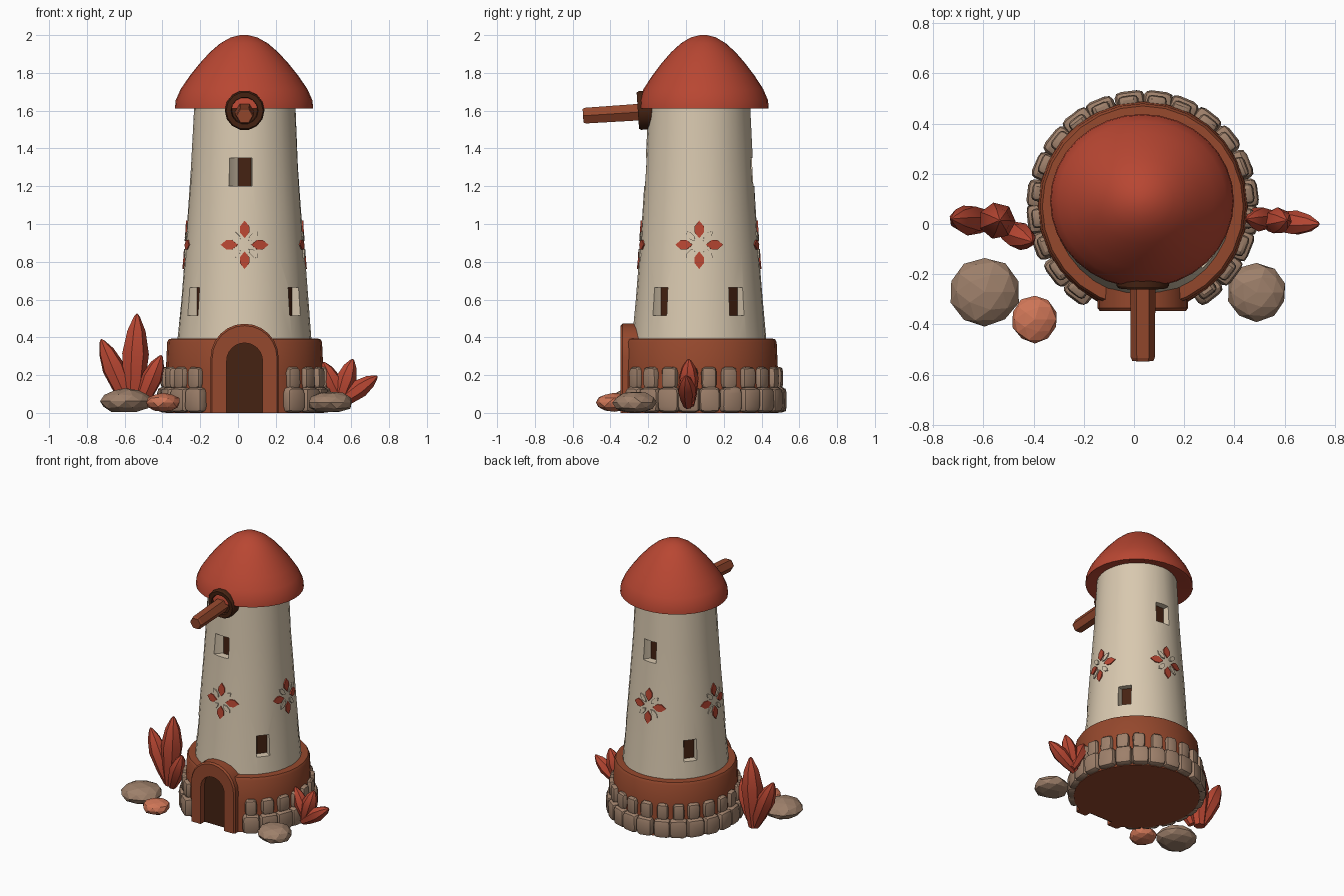
import bpy, bmesh, math, random
from mathutils import Vector, Matrix

if "Cube" in bpy.data.objects:
    bpy.data.objects.remove(bpy.data.objects["Cube"])

random.seed(4)
CX, CY = 0.035, 0.07          # tower axis
PI = math.pi


def mat(name, *c):
    m = bpy.data.materials.new(name)
    m.diffuse_color = (*c, 1)
    m.use_nodes = True
    m.node_tree.nodes["Principled BSDF"].inputs["Base Color"].default_value = m.diffuse_color
    return m


RED = mat("red", 0.48, 0.062, 0.032)
RUST = mat("rust", 0.30, 0.065, 0.026)
CREAM = mat("cream", 0.69, 0.58, 0.43)
STONE = mat("stone_brown", 0.34, 0.215, 0.145)
DARK = mat("dark_brown", 0.06, 0.016, 0.006)
PEACH = mat("peach", 0.62, 0.18, 0.095)


def make(name, bm, material, angle=None):
    bmesh.ops.recalc_face_normals(bm, faces=bm.faces)
    me = bpy.data.meshes.new(name)
    bm.to_mesh(me)
    bm.free()
    ob = bpy.data.objects.new(name, me)
    bpy.context.collection.objects.link(ob)
    me.materials.append(material)
    if angle:
        smooth(ob, angle)
    return ob


def activate(ob):
    bpy.ops.object.select_all(action='DESELECT')
    ob.select_set(True)
    bpy.context.view_layer.objects.active = ob


def smooth(ob, angle):
    activate(ob)
    bpy.ops.object.shade_smooth_by_angle(angle=math.radians(angle))


def cut(ob, cutter):
    mod = ob.modifiers.new("cut", 'BOOLEAN')
    mod.operation, mod.solver, mod.object = 'DIFFERENCE', 'EXACT', cutter
    activate(ob)
    bpy.ops.object.modifier_apply(modifier=mod.name)
    bpy.data.objects.remove(cutter)


def loft(bm, rings):
    """Skin closed rings of equal length and cap both ends."""
    vs = [[bm.verts.new(p) for p in r] for r in rings]
    n = len(vs[0])
    for a, b in zip(vs, vs[1:]):
        for i in range(n):
            bm.faces.new((a[i], a[(i + 1) % n], b[(i + 1) % n], b[i]))
    bm.faces.new(vs[0])
    bm.faces.new(vs[-1])


def lathe(profile, n, cx, cy, sy=1.0, jit=0.0):
    bm = bmesh.new()
    rings = []
    for r, z in profile:
        ring = []
        for i in range(n):
            a, q = 2 * PI * i / n, r + random.uniform(-jit, jit)
            ring.append((cx + q * math.cos(a), cy + sy * q * math.sin(a), z))
        rings.append(ring)
    loft(bm, rings)
    return bm


def tube(bm, p, q, stations, n=6):
    """Straight spindle from p to q; stations are (t, radius)."""
    p, q = Vector(p), Vector(q)
    rot = (q - p).to_track_quat('Z', 'Y')
    loft(bm, [[p.lerp(q, t) + rot @ Vector((r * math.cos(2 * PI * i / n), r * math.sin(2 * PI * i / n), 0))
               for i in range(n)] for t, r in stations])


# Tower wall
WALL = [(0.357, 0.36), (0.336, 0.6), (0.317, 0.85), (0.302, 1.05), (0.284, 1.3), (0.266, 1.66)]


def wall_r(z):
    for (r0, z0), (r1, z1) in zip(WALL, WALL[1:]):
        if z <= z1:
            return r0 + (r1 - r0) * (z - z0) / (z1 - z0)
    return WALL[-1][0]


def surf(az, u, z, d):
    """Point on the wall, u along the surface from azimuth az, lifted by d."""
    r = wall_r(z)
    a = az + u / r
    return Vector((CX + (r + d) * math.cos(a), CY + (r + d) * math.sin(a), z))


tower = make("tower_wall", lathe(WALL, 32, CX, CY, jit=0.002), CREAM)

# Windows: splayed recess with a dark pane at the back
windows = [(-PI / 2, 1.275, 0.07), (PI / 2, 1.275, 0.04)]
windows += [(math.radians(a), 0.59, 0.022) for a in (37, 143, 217, 323)]
for k, (az, z, splay) in enumerate(windows):
    r = wall_r(z)
    frame = Matrix.Translation((CX, CY, z)) @ Matrix.Rotation(az, 4, 'Z')
    w, h = 0.035, 0.075
    bm = bmesh.new()
    loft(bm, [[frame @ Vector((x, y, zz)) for x, y in
               ((r - 0.055, -w), (r - 0.055, w), (r + 0.06, w + 0.01), (r + 0.03, -w - splay), (r - 0.02, -w - splay * 0.6))]
              for zz in (-h, h)])
    cut(tower, make("window_cutter", bm, CREAM))
    bm = bmesh.new()
    loft(bm, [[frame @ Vector((r - d, s * w, zz)) for s, zz in ((-1, -h), (1, -h), (1, h), (-1, h))]
              for d in (0.056, 0.048)])
    make(f"window_pane_{k}", bm, DARK)
smooth(tower, 25)

# Flower ornaments: four red petals and four small cream ones on each side
for k in range(4):
    az = k * PI / 2
    for label, material, off, r0, r1, w in (("red", RED, 0, 0.035, 0.128, 0.025),
                                            ("cream", CREAM, PI / 4, 0.03, 0.10, 0.014)):
        bm = bmesh.new()
        for j in range(4):
            c, s = math.cos(off + j * PI / 2), math.sin(off + j * PI / 2)
            mid = r0 + 0.5 * (r1 - r0)
            pts = [(r0, 0), (mid - 0.015, -w), (mid + 0.015, -w), (r1, 0), (mid + 0.015, w), (mid - 0.015, w)]
            ring = lambda d: [surf(az, a * c - b * s, 0.89 + a * s + b * c, d) for a, b in pts]
            loft(bm, [ring(-0.012), ring(0.006)])
        make(f"flower_{label}_petals_{k}", bm, material)

# Roof dome with a small rim and hollow underside
make("roof", lathe([(0.25, 1.645), (0.345, 1.612), (0.366, 1.612), (0.362, 1.655), (0.335, 1.715), (0.287, 1.785),
                    (0.235, 1.85), (0.18, 1.91), (0.125, 1.957), (0.07, 1.988), (0.02, 2.0)],
                   32, 0.032, 0.092, 0.945), RED, 35)

# Base drum
base = make("base_drum", lathe([(0.42, 0.0), (0.418, 0.2), (0.41, 0.375), (0.4, 0.392), (0.34, 0.395)], 28, CX, CY), RUST)


def arch(hw, spring, n=12):
    pts = [(CX - hw, 0.0)]
    pts += [(CX - hw * math.cos(PI * i / n), spring + hw * math.sin(PI * i / n)) for i in range(n + 1)]
    return pts + [(CX + hw, 0.0)]


# Doorway: recess, dark door and raised arch frame
inner, outer = arch(0.095, 0.275), arch(0.18, 0.292)
bm = bmesh.new()
loft(bm, [[(x, y, z if z else -0.05) for x, z in inner] for y in (-0.6, -0.295)])
cut(base, make("door_cutter", bm, RUST))
smooth(base, 30)
bm = bmesh.new()
loft(bm, [[(x, y, z) for x, z in inner] for y in (-0.302, -0.293)])
make("door", bm, DARK)
bm = bmesh.new()
loft(bm, [[(x, y, z) for (x, z), y in zip((o, o, (o[0] * 0.9 + i[0] * 0.1, o[1] * 0.9 + i[1] * 0.1), i, i),
                                          (-0.2, -0.335, -0.347, -0.347, -0.2))] for o, i in zip(outer, inner)])
make("door_frame", bm, RUST, 35)

# Two rows of foundation stones around the base
bm = bmesh.new()
N = 24
for i in range(N):
    az = 2 * PI * (i + 0.5) / N
    if abs((az - 1.5 * PI + PI) % (2 * PI) - PI) < math.radians(29):
        continue
    for rad, depth, width, z, h in ((0.415, 0.095, 0.118, 0.068, 0.135), (0.41, 0.07, 0.082, 0.185, 0.115)):
        k = random.uniform(0.92, 1.06)
        m = (Matrix.Translation((CX, CY, 0)) @ Matrix.Rotation(az + random.uniform(-.02, .02), 4, 'Z')
             @ Matrix.Translation((rad, 0, z)) @ Matrix.Diagonal((depth, width * k, h, 1)))
        b = bmesh.new()
        bmesh.ops.create_cube(b, size=1.0)
        bmesh.ops.bevel(b, geom=b.edges[:], offset=0.24, segments=2, profile=0.5, affect='EDGES')
        for v in b.verts:
            v.co *= random.uniform(0.97, 1.03)
        b.transform(m)
        for v in b.verts:
            v.co.z = max(v.co.z, 0.003)
        tmp = bpy.data.meshes.new("tmp")
        b.to_mesh(tmp)
        b.free()
        bm.from_mesh(tmp)
        bpy.data.meshes.remove(tmp)
make("foundation_stones", bm, STONE, 30)

# Sail axle: hub disc with recessed face, and a six-sided shaft
bm = bmesh.new()
tube(bm, (CX, -0.15, 1.607), (CX, -0.255, 1.6), [(0, 0.105), (0.9, 0.105), (1, 0.098), (1, 0.072), (0.8, 0.068)], 14)
make("axle_hub", bm, DARK, 30)
bm = bmesh.new()
tube(bm, (CX, -0.1, 1.602), (CX, -0.545, 1.573), [(0, 0.052), (0.97, 0.048), (1, 0.042)], 6)
make("axle_shaft", bm, RUST)

# Crystal clusters: (base, tip, radius)
clusters = {
    "left": [((-0.56, 0.01, 0.02), (-0.535, 0.015, 0.525), 0.074),
             ((-0.57, 0.01, 0.03), (-0.725, 0.02, 0.39), 0.062),
             ((-0.52, -0.02, 0.03), (-0.405, -0.07, 0.305), 0.056)],
    "right": [((0.53, 0.01, 0.05), (0.608, 0.015, 0.285), 0.054),
              ((0.52, 0.01, 0.04), (0.738, 0.0, 0.195), 0.05),
              ((0.56, 0.02, 0.04), (0.45, 0.02, 0.27), 0.05)]}
for side, items in clusters.items():
    bm = bmesh.new()
    for p, q, r in items:
        tube(bm, p, q, [(0, r * 0.5), (0.25, r * 0.8), (0.58, r), (0.82, r * 0.68), (0.97, r * 0.22), (1, r * 0.05)], 7)
    for v in bm.verts:
        v.co.z = max(v.co.z, 0.005)
    make(f"crystals_{side}", bm, RED, 25)

# Loose rocks: (name, centre, half sizes, colour)
for name, c, s, m in (("rock_left", (-0.595, -0.27, 0.062), (0.14, 0.138, 0.068), STONE),
                      ("rock_small", (-0.395, -0.38, 0.055), (0.093, 0.098, 0.05), PEACH),
                      ("rock_right", (0.488, -0.273, 0.055), (0.122, 0.116, 0.06), STONE)):
    bm = bmesh.new()
    bmesh.ops.create_icosphere(bm, subdivisions=2, radius=1.0)
    for v in bm.verts:
        v.co *= random.uniform(0.94, 1.04)
        v.co = Vector((c[i] + s[i] * v.co[i] for i in range(3)))
        v.co.z = max(v.co.z, 0.006)
    make(name, bm, m)
